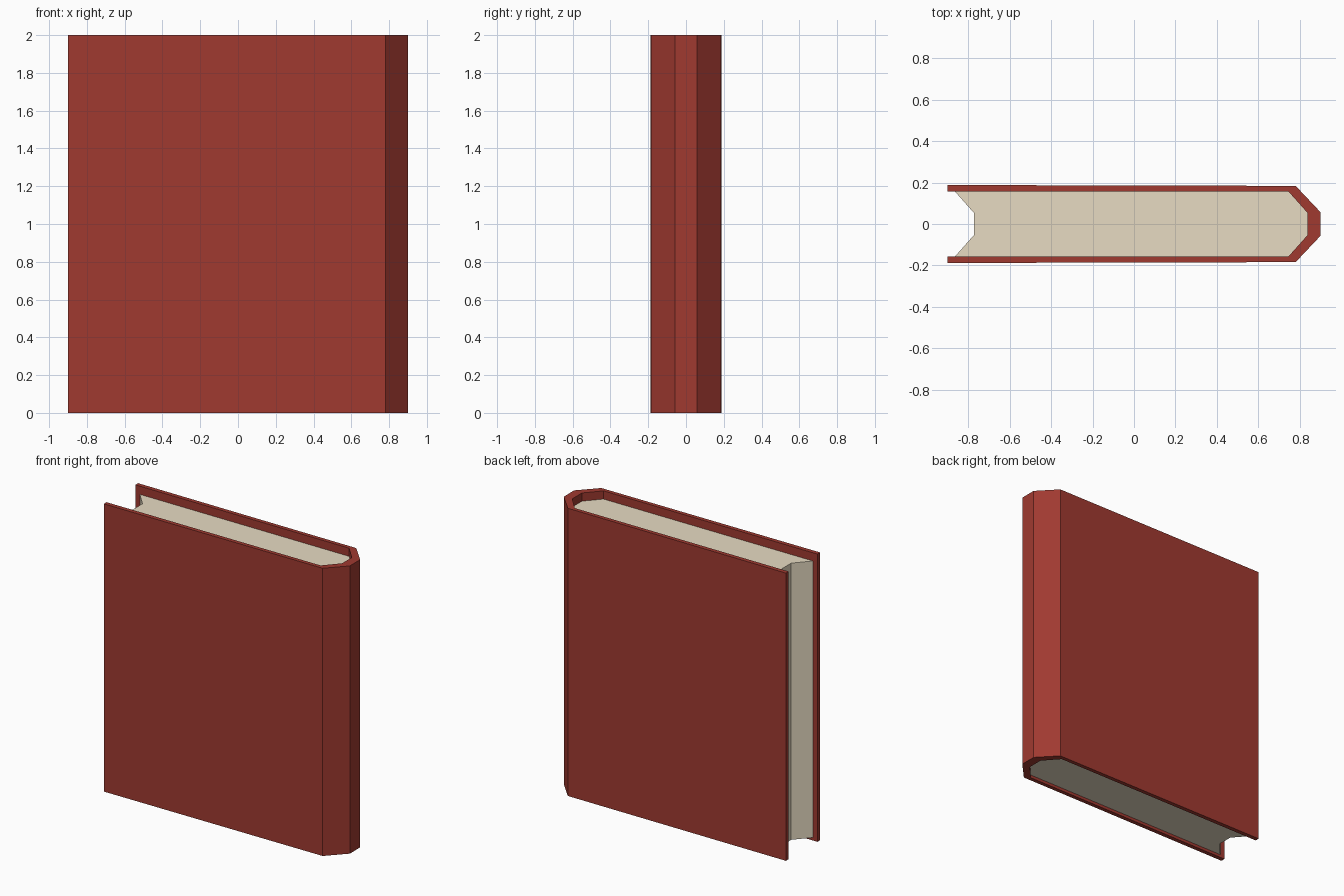
import bpy, bmesh

if "Cube" in bpy.data.objects:
    bpy.data.objects.remove(bpy.data.objects["Cube"])

def material(name, rgb):
    m = bpy.data.materials.new(name)
    m.diffuse_color = (*rgb, 1.0)
    m.use_nodes = True
    m.node_tree.nodes["Principled BSDF"].inputs["Base Color"].default_value = m.diffuse_color
    return m

def prism(name, outline, z0, z1, mat):
    """Extrude a plan outline upwards into a closed, flat-shaded solid."""
    bm = bmesh.new()
    face = bm.faces.new([bm.verts.new((x, y, z0)) for x, y in outline])
    top = bmesh.ops.extrude_face_region(bm, geom=[face])["geom"]
    verts = [g for g in top if isinstance(g, bmesh.types.BMVert)]
    bmesh.ops.translate(bm, verts=verts, vec=(0, 0, z1 - z0))
    bmesh.ops.recalc_face_normals(bm, faces=bm.faces)
    mesh = bpy.data.meshes.new(name)
    bm.to_mesh(mesh)
    bm.free()
    mesh.materials.append(mat)
    obj = bpy.data.objects.new(name, mesh)
    bpy.context.collection.objects.link(obj)
    return obj

def mirrored(half):
    """Complete a half outline (y > 0) with its reflection in y."""
    return half + [(x, -y) for x, y in reversed(half)]

red = material("red cover", (0.35, 0.042, 0.03))
cream = material("cream paper", (0.80, 0.71, 0.54))

# Cover: two boards joined by a faceted spine, open at the fore edge
outer = [(-0.90, 0.188), (0.78, 0.184), (0.90, 0.057)]
inner = [(-0.90, 0.158), (0.745, 0.157), (0.838, 0.053)]
cover = mirrored(outer) + list(reversed(mirrored(inner)))
prism("cover", cover, 0.0, 2.0, red)

# Page block: faceted at the spine, hollowed fore edge, recessed top and bottom
pages = [(-0.865, 0.158), (0.745, 0.157), (0.838, 0.053)]
notch = [(-0.772, -0.053), (-0.772, 0.053)]
prism("pages", mirrored(pages) + notch, 0.02, 1.943, cream)
